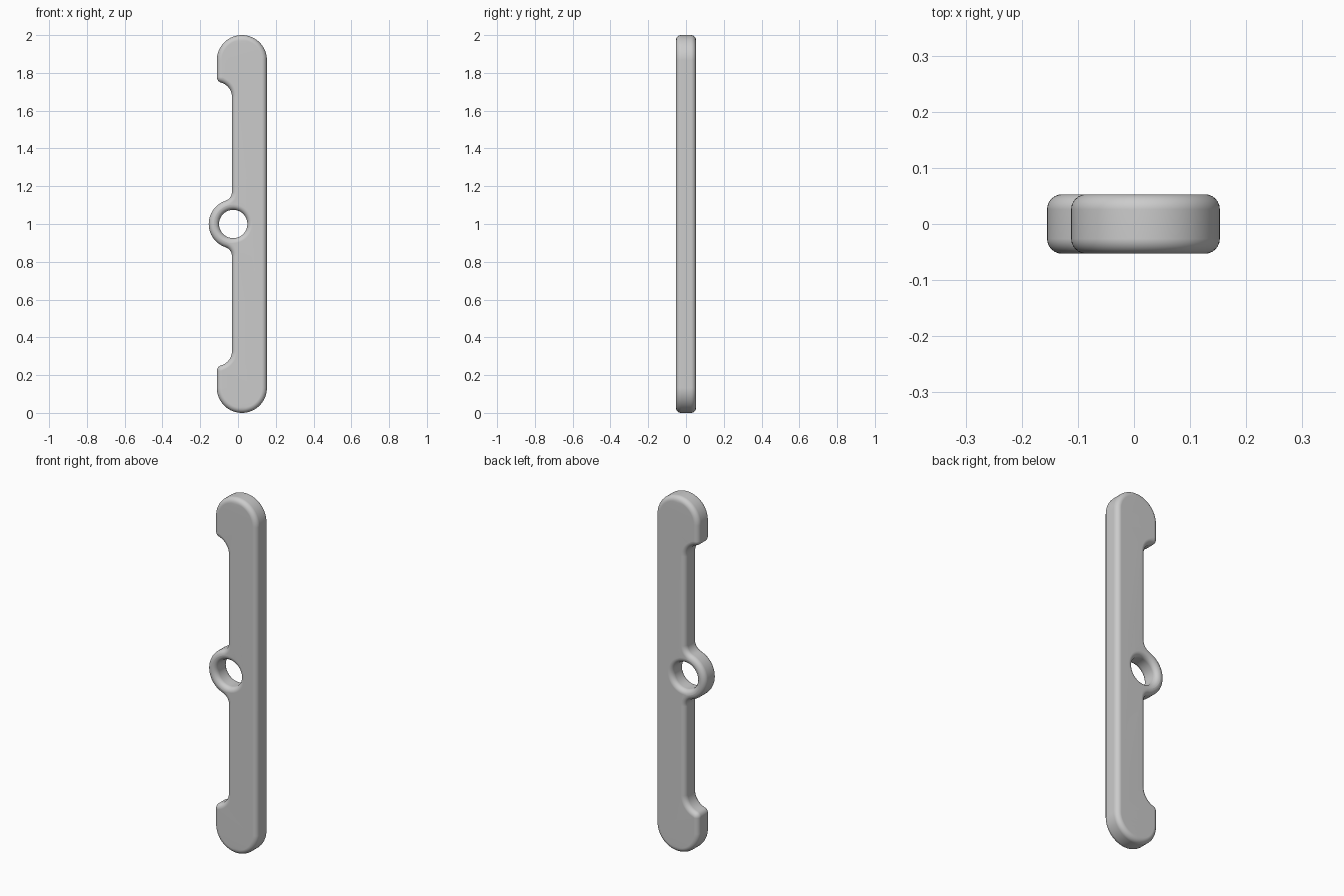
import bpy
import bmesh
from math import sin, cos, radians, atan2, degrees, hypot, sqrt

cube = bpy.data.objects.get("Cube")
if cube:
    bpy.data.objects.remove(cube, do_unlink=True)

HALF_DEPTH = 0.053
ROUND = 0.0268
MID = 1.0                     # mirror height
RIGHT, LEFT, NECK = 0.153, -0.112, -0.032


def arc(cx, cz, r, a0, a1, steps):
    """Points on an arc, angles in degrees."""
    return [(cx + r * cos(radians(a0 + (a1 - a0) * i / steps)),
             cz + r * sin(radians(a0 + (a1 - a0) * i / steps)))
            for i in range(steps + 1)]


def upper_outline():
    # Rounded end
    end_r = (RIGHT - LEFT) / 2
    pts = arc(RIGHT - end_r, 2 - end_r, end_r, 0, 180, 36)
    # Lip of the hook, flowing into the fillet of the neck
    lip_r, neck_r, neck_z = 0.03, 0.08, 1.672
    dx = (LEFT + lip_r) - (NECK - neck_r)
    dz = sqrt((lip_r + neck_r) ** 2 - dx ** 2)
    turn = degrees(atan2(dz, dx))
    pts += arc(LEFT + lip_r, neck_z + dz, lip_r, 180, 180 + turn, 8)
    pts += arc(NECK - neck_r, neck_z, neck_r, turn, 0, 12)[1:]
    # Fillet from the neck into the eyelet
    fil_r = 0.05
    dx = NECK - fil_r - EYE_X
    dz = sqrt((EYE_R + fil_r) ** 2 - dx ** 2)
    pts += arc(NECK - fil_r, MID + dz, fil_r, 0, degrees(atan2(-dz, -dx)), 10)
    # Outer quarter of the eyelet
    pts += arc(EYE_X, MID, EYE_R, degrees(atan2(dz, dx)), 180, 12)[1:]
    return pts


EYE_X, EYE_R, HOLE_R = -0.0255, 0.1295, 0.075
top = upper_outline()
outline = top + [(x, 2 * MID - z) for x, z in reversed(top[:-1])]
hole = arc(EYE_X, MID, HOLE_R, 0, 360, 48)[:-1]

# Filled profile with a rounded rim
curve = bpy.data.curves.new("handle_profile", 'CURVE')
curve.dimensions = '2D'
curve.fill_mode = 'BOTH'
curve.extrude = HALF_DEPTH - ROUND
curve.bevel_depth = ROUND
curve.bevel_resolution = 5
curve.offset = -ROUND
for loop in (outline, hole):
    spline = curve.splines.new('POLY')
    spline.points.add(len(loop) - 1)
    spline.use_cyclic_u = True
    for p, (x, z) in zip(spline.points, loop):
        p.co = (x, z, 0, 1)

handle = bpy.data.objects.new("pull_handle", curve)
bpy.context.collection.objects.link(handle)
handle.rotation_euler.x = radians(90)
bpy.ops.object.select_all(action='DESELECT')
handle.select_set(True)
bpy.context.view_layer.objects.active = handle
bpy.ops.object.convert(target='MESH')
handle = bpy.context.object
bpy.ops.object.transform_apply(location=False, rotation=True, scale=False)

# Weld caps to the rim
bm = bmesh.new()
bm.from_mesh(handle.data)
bmesh.ops.remove_doubles(bm, verts=bm.verts, dist=0.0001)
bmesh.ops.recalc_face_normals(bm, faces=bm.faces)
bm.to_mesh(handle.data)
bm.free()

# Smooth rim, flat caps
bpy.ops.object.shade_smooth_by_angle(angle=radians(40))
weighted = handle.modifiers.new("flat_caps", 'WEIGHTED_NORMAL')
weighted.keep_sharp = True

grey = bpy.data.materials.new("light_grey")
grey.use_nodes = True
colour = (0.6, 0.6, 0.6, 1)
grey.diffuse_color = colour
grey.node_tree.nodes["Principled BSDF"].inputs["Base Color"].default_value = colour
handle.data.materials.clear()
handle.data.materials.append(grey)
